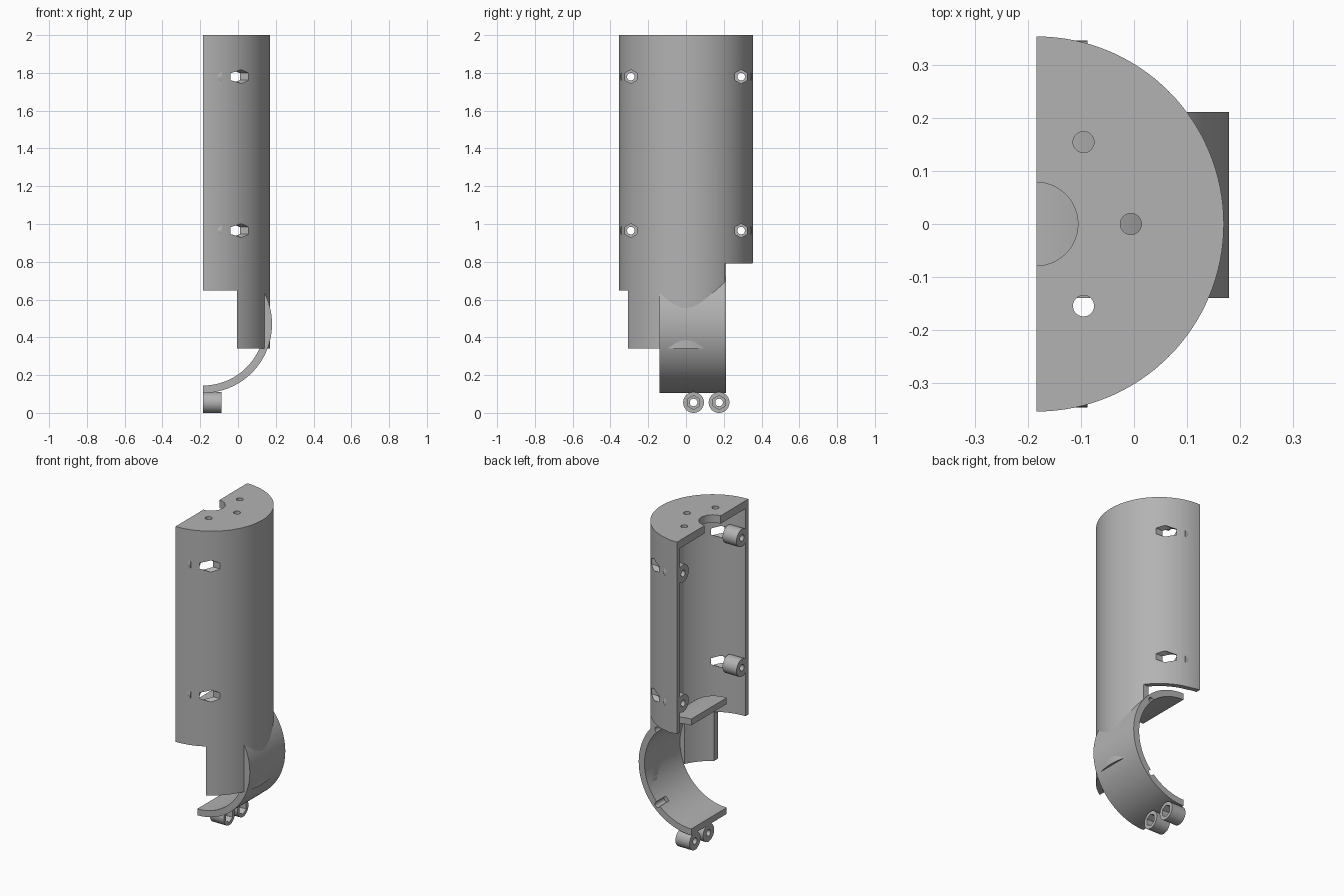
import bpy, bmesh
from math import cos, sin, pi, radians
from mathutils import Vector

cube = bpy.data.objects.get("Cube")
if cube:
    bpy.data.objects.remove(cube)

grey = bpy.data.materials.new("plain grey")
grey.use_nodes = True
grey.diffuse_color = (0.45, 0.45, 0.45, 1)
grey.node_tree.nodes["Principled BSDF"].inputs["Base Color"].default_value = grey.diffuse_color

# Main dimensions
CUT_X = -0.185          # flat open side
R, R_IN = 0.355, 0.325  # half tube
STRAP_R, STRAP_Z = 0.365, 0.47
STRAP_Y = (-0.14, 0.212)
BOSS_R, HOLE_R, NUT_R = 0.055, 0.02, 0.037


def arc(r, start, end, n, cx=0.0, cy=0.0):
    steps = [radians(start + (end - start) * i / n) for i in range(n + 1)]
    return [(cx + r * cos(a), cy + r * sin(a)) for a in steps]


def circle(r, cx, cy, n=32, turn=0):
    return arc(r, turn, turn + 360, n, cx, cy)[:-1]


def prism(name, outline, axis, lo, hi):
    """Extrude a 2D outline along an axis; the outline uses the other two axes in order."""
    def place(p, d):
        return {"x": (d, *p), "y": (p[0], d, p[1]), "z": (*p, d)}[axis]
    bm = bmesh.new()
    face = bm.faces.new([bm.verts.new(place(p, lo)) for p in outline])
    out = bmesh.ops.extrude_face_region(bm, geom=[face])
    shift = Vector(place((0, 0), hi - lo))
    bmesh.ops.translate(bm, vec=shift, verts=[v for v in out["geom"] if isinstance(v, bmesh.types.BMVert)])
    bmesh.ops.recalc_face_normals(bm, faces=bm.faces)
    mesh = bpy.data.meshes.new(name)
    bm.to_mesh(mesh)
    bm.free()
    mesh.materials.append(grey)
    obj = bpy.data.objects.new(name, mesh)
    bpy.context.collection.objects.link(obj)
    return obj


def box(x, y, z):
    return prism("cutter", [(x[0], y[0]), (x[1], y[0]), (x[1], y[1]), (x[0], y[1])], "z", *z)


def select(obj):
    bpy.ops.object.select_all(action="DESELECT")
    obj.select_set(True)
    bpy.context.view_layer.objects.active = obj


def cut(obj, *cutters):
    select(obj)
    for c in cutters:
        c.hide_render = True
        mod = obj.modifiers.new("cut", "BOOLEAN")
        mod.operation, mod.solver, mod.object = "DIFFERENCE", "EXACT", c
        bpy.ops.object.modifier_apply(modifier=mod.name)
        bpy.data.objects.remove(c)


def half_ring(r_out, r_in, cx, cy):
    return arc(r_out, -90, 90, 64, cx, cy) + arc(r_in, 90, -90, 64, cx, cy)


def nut_pocket(y, z, far):
    return prism("cutter", circle(NUT_R, y, z, 6, 90), "x", -0.135, far)


def boss(name, y, z):
    obj = prism(name, circle(BOSS_R, y, z, 40), "x", CUT_X, -0.088)
    cut(obj, prism("cutter", circle(HOLE_R, y, z), "x", -0.5, 0.5), nut_pocket(y, z, 0.3))
    return obj


parts = []

# Half tube shell, stepped at the bottom and cleared inside the strap
shell = prism("shell", half_ring(R, R_IN, CUT_X, 0), "z", 0.34, 2.0)
strap_bore = prism("cutter", circle(R_IN, CUT_X, STRAP_Z, 128), "y", STRAP_Y[0], 0.6)
cut(shell,
    box((-0.5, -0.006), (-0.6, 0.6), (0.1, 0.648)),
    box((-0.5, 0.5), (0.206, 0.6), (0.1, 0.79)),
    strap_bore)
parts.append(shell)

# Screw bosses with nut pockets opening through the shell
for side, y in (("front", -0.292), ("back", 0.292)):
    for level, z in (("lower", 0.965), ("upper", 1.78)):
        cut(shell, nut_pocket(y, z, 0.3))
        parts.append(boss(f"{side}_{level}_boss", y, z))

# Top plate with a central cable notch and three screw holes
plate = prism("top_plate", arc(R_IN + 0.002, -90, 90, 64, CUT_X, 0), "z", 1.95, 2.0)
cut(plate, prism("cutter", circle(0.079, CUT_X, 0, 48), "z", 1.8, 2.2))
for a in (-60, 0, 60):
    hx, hy = CUT_X + 0.179 * cos(radians(a)), 0.179 * sin(radians(a))
    cut(plate, prism("cutter", circle(HOLE_R, hx, hy), "z", 1.8, 2.2))
parts.append(plate)

# Half round strap across the foot of the shell, with two pin grooves in its rim
strap = prism("strap", half_ring(STRAP_R, R_IN, CUT_X, STRAP_Z), "y", *STRAP_Y)
for a in (-45, 45):
    gx = CUT_X + 0.332 * cos(radians(a))
    gz = STRAP_Z + 0.332 * sin(radians(a))
    cut(strap, prism("cutter", circle(0.018, gx, gz, 24), "y", 0.12, 0.4))
parts.append(strap)

# Clamp bosses under the strap
for name, y in (("front_clamp_boss", 0.04), ("back_clamp_boss", 0.175)):
    parts.append(boss(name, y, BOSS_R))

for obj in parts:
    select(obj)
    bpy.ops.object.shade_smooth_by_angle(angle=radians(30))
